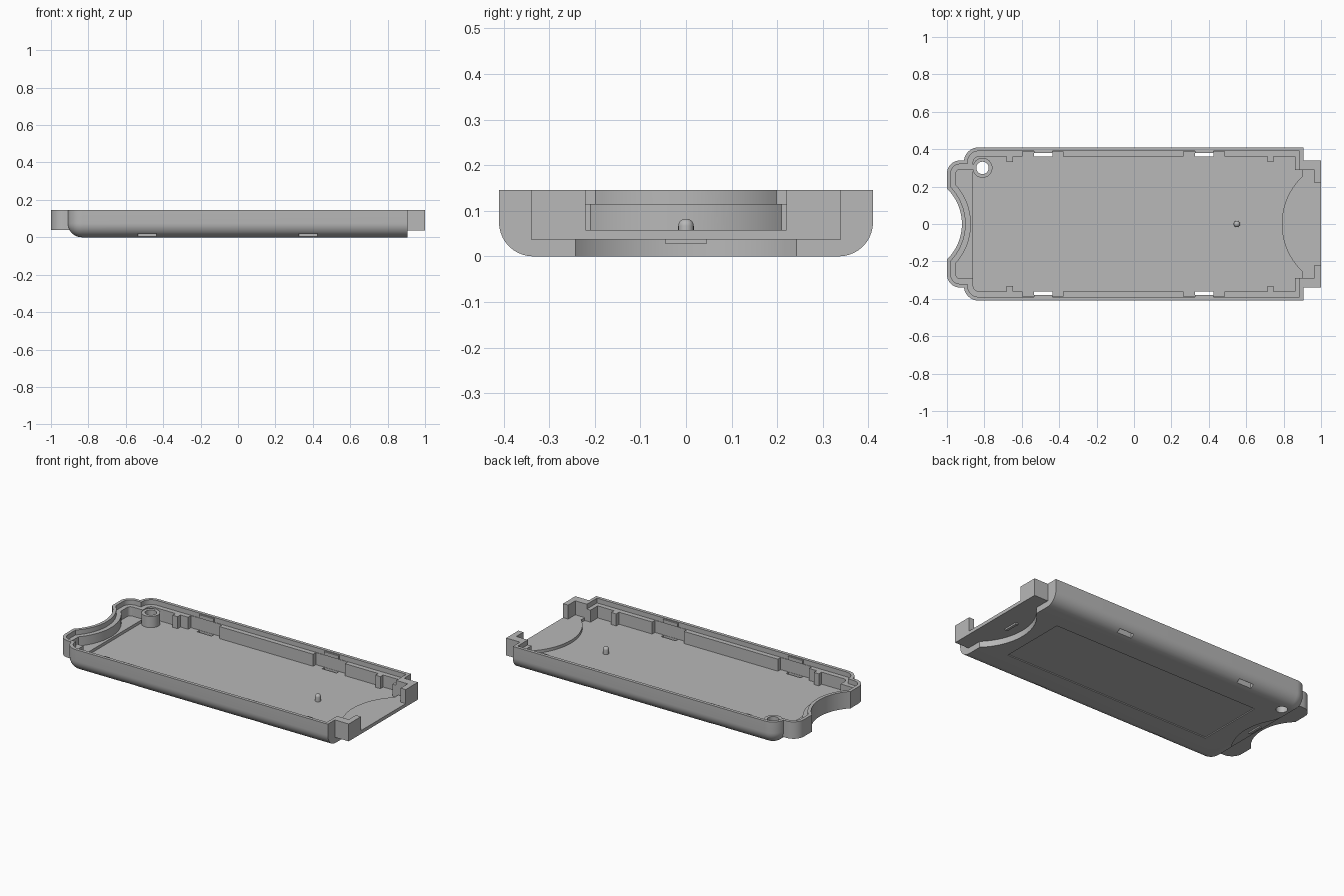
import bpy, bmesh
from math import sin, cos, acos, pi

cube = bpy.data.objects.get("Cube")
if cube:
    bpy.data.objects.remove(cube)

grey = bpy.data.materials.new("plastic grey")
grey.use_nodes = True
GREY = (0.48, 0.48, 0.48, 1)
grey.diffuse_color = GREY
grey.node_tree.nodes["Principled BSDF"].inputs["Base Color"].default_value = GREY

TOP, LEDGE, FLOOR, PAD = 0.145, 0.115, 0.04, 0.058
ROUND = 0.075


def loft(name, rings, heights):
    """Closed solid through plan outlines with equal point counts."""
    bm = bmesh.new()
    loops = [[bm.verts.new((x, y, z)) for x, y in ring] for ring, z in zip(rings, heights)]
    n = len(loops[0])
    for lo, hi in zip(loops, loops[1:]):
        for i in range(n):
            j = (i + 1) % n
            bm.faces.new((lo[i], lo[j], hi[j], hi[i]))
    bm.faces.new(loops[0][::-1])
    bm.faces.new(loops[-1])
    bmesh.ops.recalc_face_normals(bm, faces=bm.faces)
    mesh = bpy.data.meshes.new(name)
    bm.to_mesh(mesh)
    bm.free()
    mesh.materials.append(grey)
    ob = bpy.data.objects.new(name, mesh)
    bpy.context.collection.objects.link(ob)
    return ob


def prism(name, outline, z0, z1):
    return loft(name, [outline, outline], [z0, z1])


def box(name, x0, x1, y0, y1, z0, z1):
    return prism(name, [(x0, y0), (x1, y0), (x1, y1), (x0, y1)], z0, z1)


def circle(x, y, r, n=32):
    return [(x + r * cos(2 * pi * i / n), y + r * sin(2 * pi * i / n)) for i in range(n)]


def arc(x, y, r, a0, a1, n=10):
    return [(x + r * cos(a0 + (a1 - a0) * i / n), y + r * sin(a0 + (a1 - a0) * i / n))
            for i in range(n + 1)]


def mirrored(half):
    return half + [(x, -y) for x, y in reversed(half) if abs(y) > 1e-5]


def body_plan(d, right):
    """Body outline inset by d, rounded at its left end."""
    return mirrored([(right, 0.41 - d)] + arc(-0.83, 0.33, 0.08 - d, pi / 2, pi))


def tab_plan(d):
    """Concave end tab outline inset by d."""
    r, cx = 0.265 + d, -1.185
    a = acos((-1 + d - cx) / r)
    return mirrored([(-0.8, 0.34 - d)] + arc(-0.93, 0.27, 0.07 - d, pi / 2, pi)
                    + arc(cx, 0, r, a, 0, 14))


def combine(ob, other, operation="DIFFERENCE"):
    mod = ob.modifiers.new("cut", "BOOLEAN")
    mod.operation, mod.solver, mod.object = operation, "EXACT", other
    bpy.context.view_layer.objects.active = ob
    bpy.ops.object.modifier_apply(modifier=mod.name)
    bpy.data.objects.remove(other)


# Outer shell with rounded lower edges, plus the concave end tab
steps = [pi / 2 * i / 10 for i in range(11)]
shell = loft("case_shell",
             [body_plan(ROUND * (1 - sin(a)), 0.905) for a in steps] + [body_plan(0, 0.905)],
             [ROUND * (1 - cos(a)) for a in steps] + [TOP])
combine(shell, prism("tab", tab_plan(0), FLOOR, TOP), "UNION")

# Hollow inside, with a low inner ledge and a thin tall lip
combine(shell, prism("cavity", body_plan(0.05, 0.86), FLOOR, 0.2))
combine(shell, prism("tab_cavity", tab_plan(0.048), PAD, 0.2))
combine(shell, prism("lip", body_plan(0.02, 0.885), LEDGE, 0.2))
combine(shell, prism("tab_lip", tab_plan(0.02), LEDGE, 0.21))
combine(shell, box("end_opening", 0.8, 0.95, -0.29, 0.29, FLOOR, 0.22))

# Curved finger recesses and label recess underneath
combine(shell, prism("notch", circle(1.14, 0, 0.338, 96), -0.1, 0.037))
combine(shell, prism("notch", circle(-1.14, 0, 0.338, 96), -0.1, 0.028))
combine(shell, box("label", -0.69, 0.73, -0.21, 0.21, -0.1, 0.006))

# Ledge gaps and snap slots through the floor
for side in (-1, 1):
    for x, g0, g1 in ((-0.485, -0.595, -0.38), (0.375, 0.265, 0.485)):
        y0, y1 = sorted((side * 0.34, side * 0.387))
        combine(shell, box("gap", g0, g1, y0, y1, FLOOR, 0.2))
        y0, y1 = sorted((side * 0.362, side * 0.385))
        combine(shell, box("slot", x - 0.05, x + 0.05, y0, y1, -0.1, 0.06))

# Screw hole
combine(shell, prism("hole", circle(-0.81, 0.3, 0.033), -0.1, 0.3))
parts = [shell]

# Screw boss ring
boss = prism("screw_boss", circle(-0.81, 0.3, 0.053), 0.03, 0.11)
combine(boss, prism("hole", circle(-0.81, 0.3, 0.033), -0.1, 0.3))
parts.append(boss)

# Raised round pad and end shelf
a = acos((0.95 - 1.14) / 0.35)
parts.append(prism("raised_pad", arc(1.14, 0, 0.35, a, 2 * pi - a, 40), 0.037, PAD))
parts.append(box("end_shelf", 0.9, 1, -0.34, 0.34, 0.037, PAD))

# Locating peg with a domed tip
dome = [pi / 2 * i / 6 for i in range(6)]
parts.append(loft("locating_peg",
                  [circle(0.55, 0, 0.017, 20)] + [circle(0.55, 0, 0.017 * cos(t), 20) for t in dome],
                  [0.035] + [0.067 + 0.016 * sin(t) for t in dome]))

# Side details repeated on both long sides
for side, label in ((-1, "right"), (1, "left")):
    def side_box(name, x0, x1, y0, y1, z0, z1):
        lo, hi = sorted((side * y0, side * y1))
        parts.append(box(label + "_" + name, x0, x1, lo, hi, z0, z1))
    # L-shaped end post
    outline = [(0.9, 0.34), (1, 0.34), (1, 0.22), (0.965, 0.22), (0.965, 0.29), (0.9, 0.29)]
    parts.append(prism(label + "_end_post", [(x, side * y) for x, y in outline], 0.037, TOP))
    for x in (-0.665, 0.73):
        side_box("wall_rib", x - 0.017, x + 0.017, 0.332, 0.37, 0.035, LEDGE)
    for x in (-0.485, 0.375):
        side_box("snap_hook", x - 0.05, x + 0.05, 0.38, 0.395, 0.118, 0.14)

# Small grip bars in the recesses
parts.append(box("front_grip_bar", 0.872, 0.888, -0.045, 0.045, 0.027, 0.045))
parts.append(box("rear_grip_bar", -0.878, -0.862, -0.045, 0.045, 0.02, 0.035))

# Smooth rounded surfaces, keep edges crisp
bpy.ops.object.select_all(action="DESELECT")
for ob in parts:
    ob.select_set(True)
bpy.context.view_layer.objects.active = shell
bpy.ops.object.shade_smooth_by_angle(angle=pi / 6)
